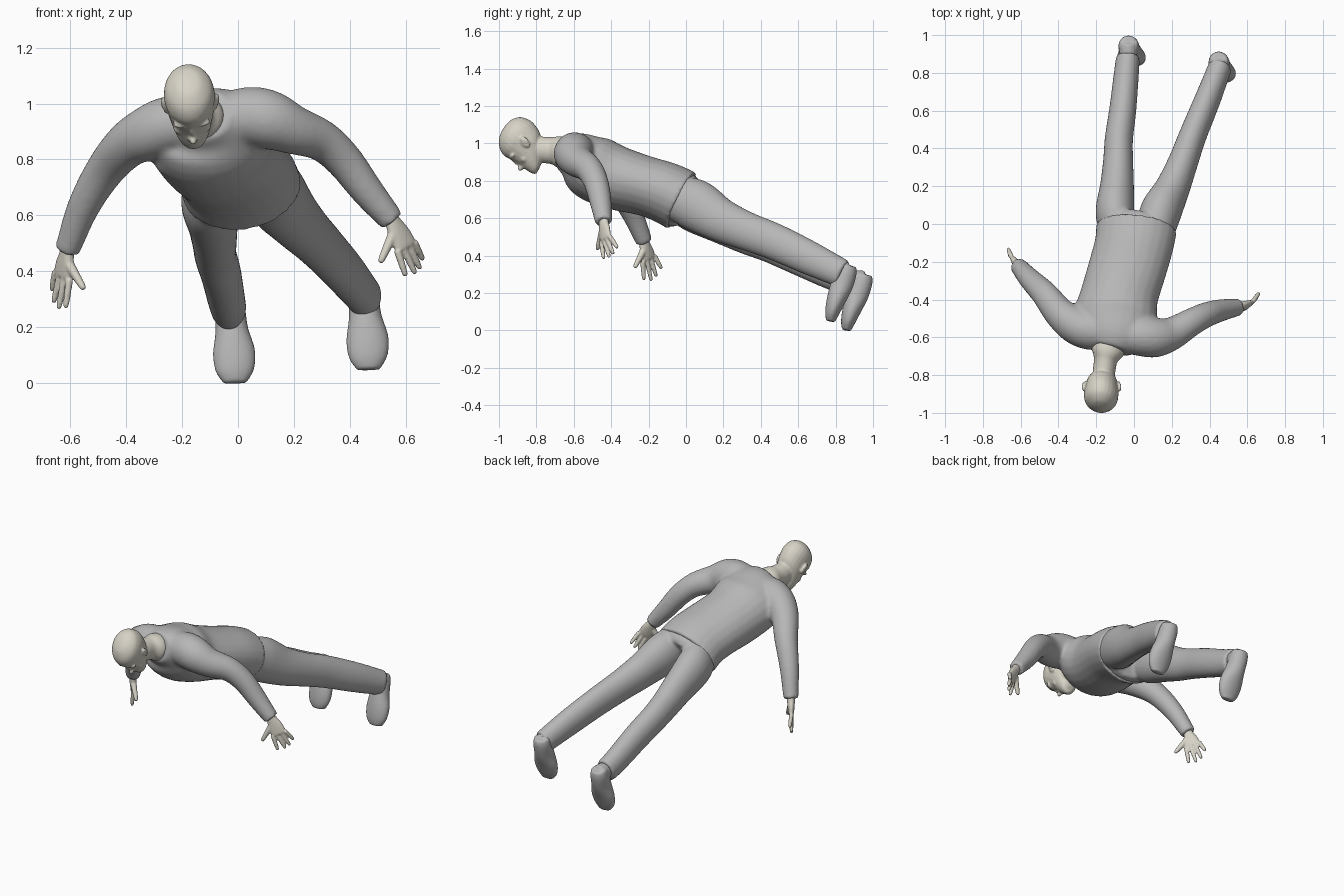
import bpy, bmesh, math
from mathutils import Vector, Matrix

if "Cube" in bpy.data.objects:
    bpy.data.objects.remove(bpy.data.objects["Cube"], do_unlink=True)


def material(name, rgb):
    m = bpy.data.materials.new(name)
    m.use_nodes = True
    m.diffuse_color = (*rgb, 1)
    m.node_tree.nodes["Principled BSDF"].inputs["Base Color"].default_value = (*rgb, 1)
    return m


SKIN = material("warm ivory", (0.68, 0.65, 0.57))
CLOTH = material("mid grey", (0.47, 0.47, 0.47))


def spline(rows, steps):
    """Smooth the list of section rows with a Catmull-Rom curve."""
    pts = [Vector(r) for r in rows]
    pts = [2 * pts[0] - pts[1]] + pts + [2 * pts[-1] - pts[-2]]
    out = []
    for a, b, c, d in zip(pts, pts[1:], pts[2:], pts[3:]):
        for i in range(steps):
            t = i / steps
            out.append(0.5 * (2 * b + (c - a) * t + (2 * a - 5 * b + 4 * c - d) * t ** 2
                              + (3 * b - a - 3 * c + d) * t ** 3))
    return out + [pts[-2]]


def loft(bm, rows, side=(1, 0, 0), axis=None, steps=4, segs=24):
    """Closed tube through rows of x, y, z, half width and half depth."""
    rows = spline([tuple(r) if len(r) == 5 else (*r, r[-1]) for r in rows], steps)
    centres = [Vector(r[:3]) for r in rows]
    rings = []
    for i, r in enumerate(rows):
        along = axis or (centres[min(i + 1, len(rows) - 1)] - centres[max(i - 1, 0)]).normalized()
        s = Vector(side)
        s = (s - along * s.dot(along)).normalized()
        up = along.cross(s)
        ring = []
        for k in range(segs):
            a = math.tau * k / segs
            ring.append(bm.verts.new(centres[i] + s * math.cos(a) * max(r[3], .003)
                                     + up * math.sin(a) * max(r[4], .003)))
        rings.append(ring)
    for lo, hi in zip(rings, rings[1:]):
        for k in range(segs):
            j = (k + 1) % segs
            bm.faces.new((lo[k], lo[j], hi[j], hi[k]))
    bm.faces.new(rings[0][::-1])
    bm.faces.new(rings[-1])


def ball(bm, centre, size):
    m = Matrix.Translation(centre) @ Matrix.Diagonal((*size, 1))
    bmesh.ops.create_uvsphere(bm, u_segments=20, v_segments=12, radius=1, matrix=m)


def finish(name, bm, mat, voxel, smooth):
    """Turn the shells into one object, fused into a single soft skin."""
    bmesh.ops.recalc_face_normals(bm, faces=bm.faces)
    me = bpy.data.meshes.new(name)
    bm.to_mesh(me)
    bm.free()
    me.materials.append(mat)
    ob = bpy.data.objects.new(name, me)
    bpy.context.collection.objects.link(ob)
    fuse = ob.modifiers.new("fuse", "REMESH")
    fuse.mode = "VOXEL"
    fuse.voxel_size = voxel
    fuse.use_smooth_shade = True
    soft = ob.modifiers.new("soften", "SMOOTH")
    soft.factor = 0.5
    soft.iterations = smooth


# Shirt: torso from hem to collar, with both sleeves
bm = bmesh.new()
loft(bm, [(.014, -.022, .694, .216, .168), (0, -.11, .737, .21, .164), (-.03, -.22, .773, .208, .16),
          (-.077, -.38, .818, .207, .172), (-.1, -.5, .872, .222, .175),
          (-.11, -.59, .93, .19, .134), (-.13, -.665, .955, .11, .09)], side=(1, 0, .1))
loft(bm, [(-.03, -.585, .945, .1), (.05, -.595, .953, .107), (.12, -.6, .938, .105),
          (.2, -.58, .905, .088), (.3, -.522, .867, .074), (.38, -.482, .795, .067),
          (.46, -.457, .69, .059), (.552, -.44, .58, .046)], side=(0, 1, 0))
loft(bm, [(-.17, -.57, .93, .1), (-.25, -.56, .922, .103), (-.32, -.53, .893, .098),
          (-.395, -.47, .852, .083), (-.474, -.37, .764, .07), (-.553, -.29, .63, .058),
          (-.612, -.222, .472, .045)], side=(0, 1, 0))
# Side muscle that closes the right armpit
ball(bm, (-.24, -.5, .835), (.07, .09, .1))
finish("shirt", bm, CLOTH, .011, 7)

# Trousers: pelvis and two legs
bm = bmesh.new()
loft(bm, [(0, -.1, .73, .185, .14), (.012, -.03, .695, .208, .155), (.02, .01, .672, .17, .132)],
     side=(1, 0, .1))
loft(bm, [(-.085, -.04, .70, .09, .12), (-.101, .06, .652, .103, .134), (-.09, .2, .575, .09, .116),
          (-.084, .33, .507, .08, .102), (-.08, .45, .457, .075, .095), (-.06, .6, .388, .072, .092),
          (-.042, .78, .302, .067, .085), (-.032, .885, .262, .063, .079)])
loft(bm, [(.115, -.04, .71, .1, .125), (.14, .06, .665, .11, .138), (.2, .18, .592, .093, .118),
          (.257, .32, .532, .08, .104), (.312, .47, .475, .073, .099), (.386, .65, .392, .069, .092),
          (.444, .8, .32, .064, .08), (.457, .838, .302, .063, .078)])
finish("trousers", bm, CLOTH, .011, 5)

# Shoes: foot with a flat heel and an ankle, the same at both legs
for name, shift in (("right_shoe", (0, 0, 0)), ("left_shoe", (.477, -.085, .048))):
    bm = bmesh.new()
    loft(bm, [(-.028, .95, .3, .048, .046), (-.028, .942, .26, .055, .056),
              (-.022, .916, .19, .059, .06), (-.014, .886, .11, .076, .05),
              (-.012, .866, .045, .069, .038), (-.01, .858, 0, .042, .024)], steps=6)
    loft(bm, [(-.032, .875, .272, .045, .048), (-.03, .91, .268, .049, .054),
              (-.028, .955, .268, .05, .052)])
    bmesh.ops.translate(bm, verts=bm.verts, vec=shift)
    finish(name, bm, CLOTH, .008, 4)


# Hands: palm, four fingers and a thumb
def hand(name, wrist, index, pinky, thumb, tips):
    wrist, index, pinky, thumb = map(Vector, (wrist, index, pinky, thumb))
    across = pinky - index
    middle = (index + pinky) / 2
    bm = bmesh.new()
    back = wrist + (wrist - middle) * .3
    loft(bm, [(*back, .028, .026), (*wrist, .03, .024), (*wrist.lerp(middle, .5), .044, .021),
              (*middle, .046, .016), (*(middle + (middle - wrist) * .08), .035, .01)], side=across)
    for i, tip in enumerate(tips):
        base, tip = index.lerp(pinky, i / 3), Vector(tip)
        loft(bm, [(*base, .0135), (*base.lerp(tip, .5), .0125), (*base.lerp(tip, .9), .01),
                  (*tip, .005)], side=across, segs=12)
    root = wrist.lerp(index, .35)
    loft(bm, [(*root, .02), (*root.lerp(thumb, .5), .016), (*root.lerp(thumb, .9), .012),
              (*thumb, .006)], side=across, segs=12)
    finish(name, bm, SKIN, .005, 3)


hand("left_hand", (.553, -.44, .578), (.57, -.452, .475), (.63, -.41, .505), (.508, -.475, .43),
     [(.6, -.44, .382), (.635, -.41, .39), (.652, -.388, .407), (.662, -.365, .44)])
hand("right_hand", (-.612, -.222, .465), (-.603, -.232, .37), (-.652, -.17, .4), (-.55, -.275, .335),
     [(-.617, -.225, .268), (-.642, -.185, .265), (-.66, -.158, .287), (-.666, -.13, .33)])

# Head frame: x across, y out of the face, z towards the crown
up = Vector((-.06, -.83, .55)).normalized()
out = Vector((.06, -.55, -.83))
out = (out - up * out.dot(up)).normalized()
across = out.cross(up)
frame = Matrix((across, out, up)).transposed().to_4x4()
frame.translation = (-.172, -.878, 1.011)

bm = bmesh.new()
loft(bm, [(0, .082, -.158, .02, .02), (0, .07, -.146, .043, .042), (0, .045, -.11, .063, .07),
          (0, .012, -.06, .079, .1), (0, 0, 0, .088, .115), (0, 0, .04, .091, .116),
          (0, -.004, .08, .08, .099), (0, -.007, .11, .048, .06), (0, -.008, .12, .015, .02)],
     axis=Vector((0, 0, 1)))
# Face: nose, bridge, lips, chin, brows, cheeks and ears
ball(bm, (0, .115, -.074), (.014, .026, .015))
ball(bm, (0, .106, -.042), (.009, .016, .036))
ball(bm, (0, .102, -.112), (.026, .012, .012))
ball(bm, (0, .094, -.146), (.024, .016, .016))
for s in (-1, 1):
    ball(bm, (s * .034, .094, -.004), (.034, .019, .011))
    ball(bm, (s * .044, .071, -.065), (.024, .024, .022))
    ball(bm, (s * .012, .106, -.081), (.01, .014, .009))
    ball(bm, (s * .09, .002, -.024), (.008, .019, .032))
    ball(bm, (s * .098, -.008, -.014), (.007, .016, .025))
bmesh.ops.transform(bm, matrix=frame, verts=bm.verts)
# Neck
loft(bm, [(-.166, -.83, .982, .055, .065), (-.158, -.775, .967, .06, .07), (-.15, -.72, .962, .063, .072),
          (-.14, -.675, .956, .088, .083), (-.13, -.63, .935, .085, .083)])
finish("head", bm, SKIN, .006, 3)
